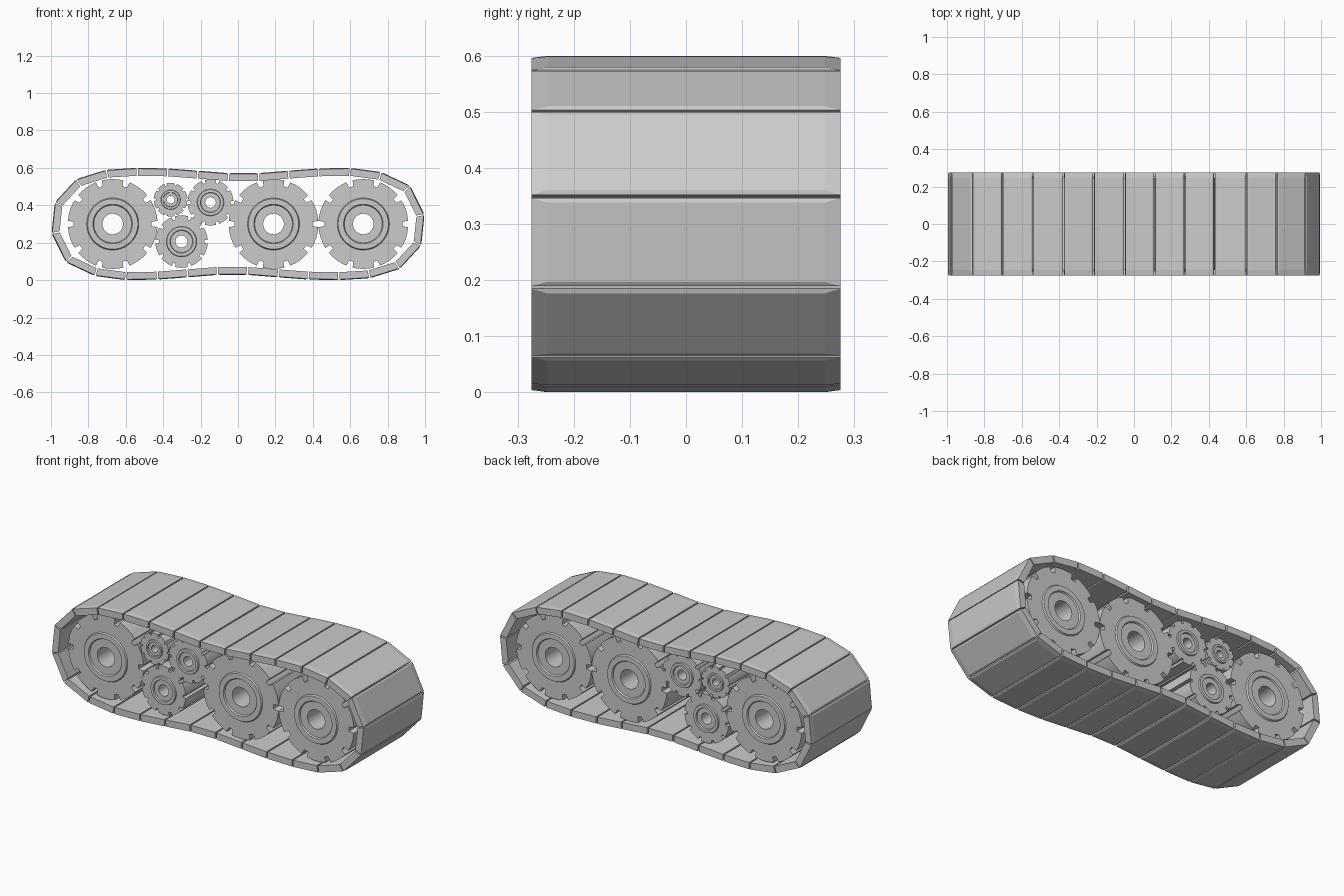
import bpy, bmesh
from math import cos, sin, radians
from mathutils import Vector

cube = bpy.data.objects.get("Cube")
if cube:
    bpy.data.objects.remove(cube, do_unlink=True)

grey = bpy.data.materials.new("plain_grey")
grey.use_nodes = True
grey.diffuse_color = (0.6, 0.6, 0.6, 1)
grey.node_tree.nodes["Principled BSDF"].inputs["Base Color"].default_value = (0.6, 0.6, 0.6, 1)


def finish(bm, name):
    bmesh.ops.recalc_face_normals(bm, faces=bm.faces[:])
    mesh = bpy.data.meshes.new(name)
    bm.to_mesh(mesh)
    bm.free()
    mesh.materials.append(grey)
    obj = bpy.data.objects.new(name, mesh)
    bpy.context.collection.objects.link(obj)
    return obj


def loft(bm, rings, closed=False):
    """Join equal-length rings of points with quads."""
    rows = [[bm.verts.new(p) for p in ring] for ring in rings]
    count = len(rows[0])
    for i in range(len(rows) if closed else len(rows) - 1):
        a, b = rows[i], rows[(i + 1) % len(rows)]
        for j in range(count):
            k = (j + 1) % count
            bm.faces.new((a[j], a[k], b[k], b[j]))
    return rows


# Gears: notched wheel with a raised ring on each side and a bore
TEETH = 10
PITCH = 360 / TEETH
TOOTH = [(-3.3, 0.87), (3.3, 0.87), (4, 1), (11, 1), (18, 1), (25, 1), (32, 1)]
HUB = [(0.58, 0), (0.56, 0.008), (0.44, 0.008), (0.42, 0), (0.23, 0)]


def gear(name, x, z, radius, half_width=0.245):
    outline = [(radians(t * PITCH + a), r) for t in range(TEETH) for a, r in TOOTH]

    def ring(y, scale=None):
        return [(x + radius * (scale or r) * cos(a), y,
                 z + radius * (scale or r) * sin(a)) for a, r in outline]

    front = [ring(-half_width)] + [ring(-half_width - h, s) for s, h in HUB]
    back = [ring(half_width)] + [ring(half_width + h, s) for s, h in HUB]
    bm = bmesh.new()
    loft(bm, front + back[::-1], closed=True)
    obj = finish(bm, name)
    bpy.ops.object.select_all(action='DESELECT')
    obj.select_set(True)
    bpy.context.view_layer.objects.active = obj
    bpy.ops.object.shade_smooth_by_angle(angle=radians(25))


for name, x, z, radius in [
        ("right_wheel", -0.67, 0.30, 0.24),
        ("middle_wheel", 0.19, 0.30, 0.24),
        ("left_wheel", 0.67, 0.30, 0.24),
        ("small_gear", -0.36, 0.43, 0.09),
        ("upper_gear", -0.147, 0.415, 0.123),
        ("lower_gear", -0.302, 0.206, 0.14)]:
    gear(name, x, z, radius)

# Track path: outer joints of one half, the other half is turned about the centre
half = [(-0.98, 0.415), (-0.865, 0.54), (-0.705, 0.59), (-0.54, 0.60),
        (-0.375, 0.597), (-0.215, 0.585), (-0.05, 0.572), (0.11, 0.572),
        (0.27, 0.585), (0.43, 0.597), (0.60, 0.60), (0.765, 0.578),
        (0.92, 0.505), (0.997, 0.35)]
joints = [Vector((x, 0, z)) for x, z in half]
joints += [Vector((-x, 0, 0.6 - z)) for x, z in half]

THICK, GAP, RIM, EDGE = 0.042, 0.004, 0.004, 0.275


def inward(a, b):
    d = (b - a).normalized()
    return Vector((d.z, 0, -d.x))


def link(index):
    n = len(joints)
    before, a, b, after = [joints[(index + k) % n] for k in (-1, 0, 1, 2)]
    along = (b - a).normalized()
    down = inward(a, b)

    def mitre(p, other):
        m = (down + other).normalized()
        return p + m * (THICK / m.dot(down))

    inner_a, inner_b = mitre(a, inward(before, a)), mitre(b, inward(b, after))
    a, b = a + along * GAP, b - along * GAP
    inner_a, inner_b = inner_a + along * GAP, inner_b - along * GAP

    def rect(p, q, y):
        side = Vector((0, y, 0))
        return [p - side, q - side, q + side, p + side]

    # inner face, rim, then the slightly raised tread plate
    bm = bmesh.new()
    step = along * 0.008
    rows = loft(bm, [rect(inner_a, inner_b, EDGE),
                     rect(a + down * RIM, b + down * RIM, EDGE),
                     rect(a + step, b - step, 0.247)])
    bm.faces.new(rows[0])
    bm.faces.new(rows[-1])
    finish(bm, f"track_link_{index + 1}")


for i in range(len(joints)):
    link(i)
